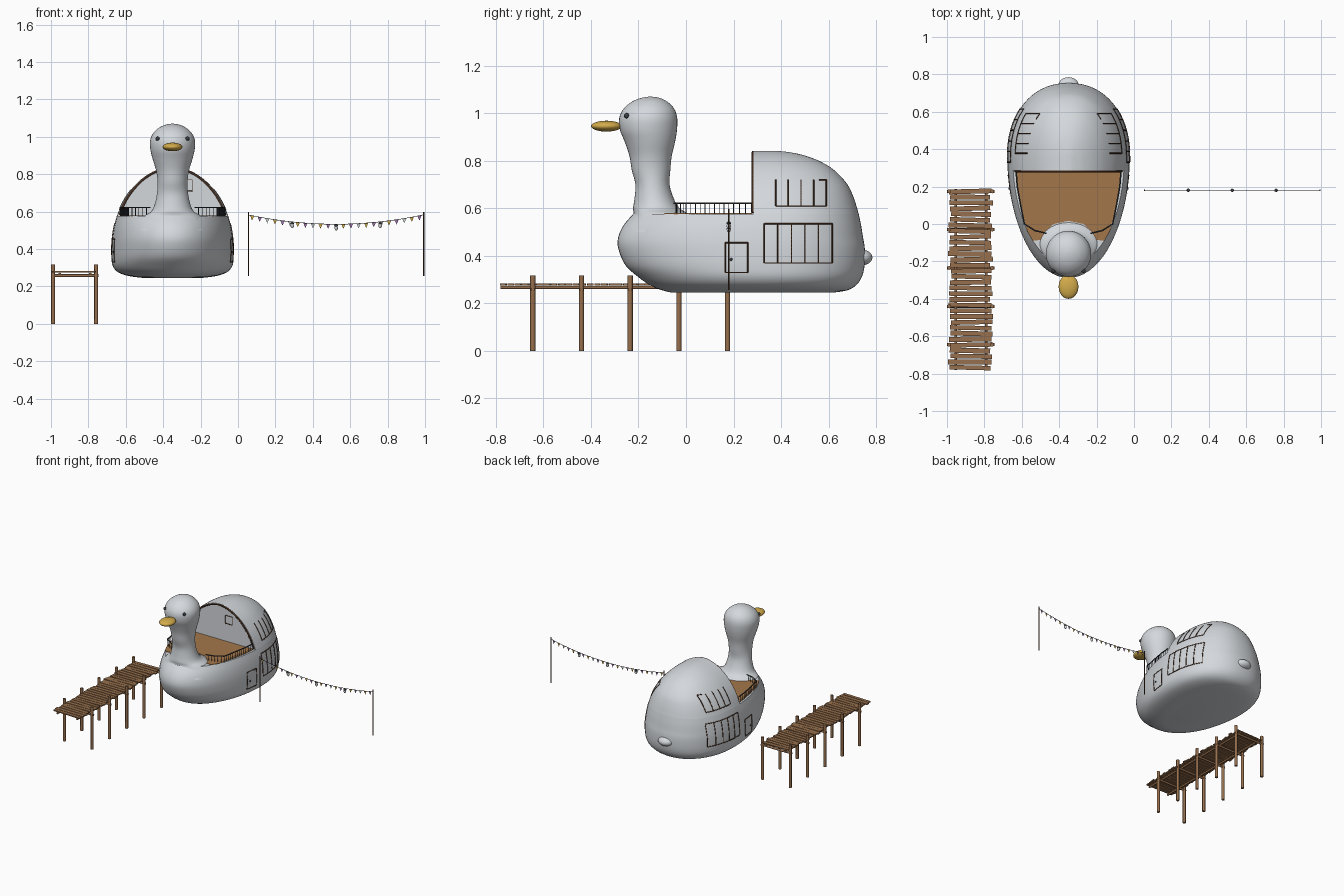
import bpy, bmesh, math, random
from mathutils import Matrix, Vector

random.seed(4)
old = bpy.data.objects.get("Cube")
if old:
    bpy.data.objects.remove(old)

CX = -0.35      # boat centreline
MID = 0.35      # widest station of the boat
WALL = 0.285    # front wall of the cabin
DECK = 0.577


def material(name, r, g, b):
    m = bpy.data.materials.new(name)
    m.use_nodes = True
    m.diffuse_color = (r, g, b, 1)
    bsdf = next(n for n in m.node_tree.nodes if n.type == "BSDF_PRINCIPLED")
    bsdf.inputs["Base Color"].default_value = (r, g, b, 1)
    return m


white = material("soft_white", 0.66, 0.69, 0.72)
yellow = material("beak_yellow", 0.65, 0.41, 0.07)
decking = material("deck_brown", 0.37, 0.18, 0.07)
timber = material("dock_brown", 0.31, 0.16, 0.075)
trim = material("dark_brown", 0.07, 0.03, 0.014)
iron = material("dark_grey", 0.045, 0.05, 0.055)
purple = material("flag_purple", 0.33, 0.17, 0.4)


def finish(name, bm, *mats, smooth=False):
    bmesh.ops.recalc_face_normals(bm, faces=bm.faces)
    me = bpy.data.meshes.new(name)
    bm.to_mesh(me)
    bm.free()
    ob = bpy.data.objects.new(name, me)
    bpy.context.collection.objects.link(ob)
    for m in mats:
        me.materials.append(m)
    if smooth:
        bpy.ops.object.select_all(action="DESELECT")
        ob.select_set(True)
        bpy.context.view_layer.objects.active = ob
        bpy.ops.object.shade_smooth_by_angle(angle=math.radians(40))
    return ob


def loft(rings):
    bm = bmesh.new()
    loops = [[bm.verts.new(p) for p in r] for r in rings]
    n = len(loops[0])
    for a, b in zip(loops, loops[1:]):
        for i in range(n):
            j = (i + 1) % n
            bm.faces.new((a[i], a[j], b[j], b[i]))
    bm.faces.new(loops[0])
    bm.faces.new(loops[-1])
    return bm


def smooth_rows(rows, steps=4):
    out = []
    for i in range(len(rows) - 1):
        quad = [Vector(rows[min(max(i + k, 0), len(rows) - 1)]) for k in (-1, 0, 1, 2)]
        a, b, c, d = quad
        for s in range(steps):
            t = s / steps
            out.append(0.5 * (2 * b + (c - a) * t + (2 * a - 5 * b + 4 * c - d) * t ** 2
                              + (3 * b - a - 3 * c + d) * t ** 3))
    return out + [Vector(rows[-1])]


def tubes(name, paths, radius, mat, sides=1):
    cu = bpy.data.curves.new(name, "CURVE")
    cu.dimensions = "3D"
    cu.bevel_depth = radius
    cu.bevel_resolution = sides
    cu.use_fill_caps = True
    for path in paths:
        sp = cu.splines.new("POLY")
        sp.points.add(len(path) - 1)
        for p, co in zip(sp.points, path):
            p.co = (*co, 1)
    cu.materials.append(mat)
    ob = bpy.data.objects.new(name, cu)
    bpy.context.collection.objects.link(ob)
    bpy.ops.object.select_all(action="DESELECT")
    ob.select_set(True)
    bpy.context.view_layer.objects.active = ob
    bpy.ops.object.convert(target="MESH")


def ball(name, loc, size, mat):
    bm = bmesh.new()
    bmesh.ops.create_uvsphere(bm, u_segments=24, v_segments=14, radius=1)
    bmesh.ops.transform(bm, verts=bm.verts, matrix=Matrix.LocRotScale(Vector(loc), None, Vector(size)))
    finish(name, bm, mat, smooth=True)


# Boat levels: height, half width, front end, rear end
low = smooth_rows([(0.245, 0.15, -0.06, 0.62), (0.255, 0.23, -0.10, 0.68), (0.275, 0.29, -0.15, 0.715),
                   (0.31, 0.32, -0.20, 0.74), (0.36, 0.327, -0.255, 0.752), (0.43, 0.325, -0.285, 0.753),
                   (0.48, 0.32, -0.285, 0.745), (0.53, 0.311, -0.262, 0.737), (DECK, 0.298, -0.222, 0.727)])
high = smooth_rows([(DECK, 0.298, -0.22, 0.727), (0.64, 0.272, -0.22, 0.708), (0.70, 0.236, -0.22, 0.68),
                    (0.76, 0.183, -0.22, 0.625), (0.80, 0.13, -0.2, 0.56), (0.825, 0.08, -0.1, 0.49),
                    (0.837, 0.04, 0.0, 0.43), (0.842, 0.015, 0.1, 0.38)])


def outline(row, n=72):
    z, w, front, rear = row
    pts = []
    for i in range(n):
        a = math.tau * i / n
        c, s = math.cos(a), math.sin(a)
        e = 2 / 2.2 if s > 0 else 1
        reach = rear - MID if s > 0 else MID - front
        pts.append((CX + w * math.copysign(abs(c) ** e, c),
                    MID + reach * math.copysign(abs(s) ** e, s), z))
    return pts


def side_point(sign, y, z):
    rows = low + high
    k = next(i for i in range(1, len(rows)) if rows[i][0] >= z and rows[i][0] > rows[i - 1][0])
    a, b = rows[k - 1], rows[k]
    _, w, front, rear = a.lerp(b, (z - a[0]) / (b[0] - a[0]))
    n, reach = (2.2, rear - MID) if y > MID else (2, MID - front)
    return (CX + sign * w * (1 - abs((y - MID) / reach) ** n) ** (1 / n), y, z)


finish("hull", loft([outline(r) for r in low]), white, smooth=True)

# Cabin dome sliced flat at its front wall
bm = loft([outline(r) for r in high])
cut = bmesh.ops.bisect_plane(bm, geom=bm.verts[:] + bm.edges[:] + bm.faces[:], dist=1e-5,
                             plane_co=(0, WALL, 0), plane_no=(0, 1, 0), clear_inner=True)
bmesh.ops.edgeloop_fill(bm, edges=[g for g in cut["geom_cut"] if isinstance(g, bmesh.types.BMEdge)])
finish("cabin", bm, white, smooth=True)

# Neck and head: height, centre y, half width, half depth
neck = smooth_rows([(0.50, -0.12, 0.19, 0.14), (0.57, -0.105, 0.16, 0.118), (0.60, -0.125, 0.115, 0.098),
                    (0.64, -0.134, 0.095, 0.083), (0.70, -0.141, 0.083, 0.072), (0.76, -0.147, 0.08, 0.081),
                    (0.82, -0.149, 0.088, 0.089), (0.88, -0.152, 0.106, 0.106), (0.93, -0.158, 0.118, 0.12),
                    (0.98, -0.159, 0.12, 0.122), (1.02, -0.156, 0.103, 0.106), (1.05, -0.153, 0.07, 0.073),
                    (1.065, -0.15, 0.036, 0.038), (1.07, -0.15, 0.008, 0.008)])
finish("neck_and_head", loft([[(CX + rx * math.cos(math.tau * i / 40), y + ry * math.sin(math.tau * i / 40), z)
                               for i in range(40)] for z, y, rx, ry in neck]), white, smooth=True)
ball("beak", (CX, -0.335, 0.946), (0.053, 0.065, 0.023), yellow)
ball("tail", (CX, 0.738, 0.393), (0.056, 0.047, 0.033), white)
for s, side in ((1, "left"), (-1, "right")):
    ball(side + "_eye", (CX + s * 0.08, -0.25, 0.99), (0.011, 0.011, 0.011), iron)

# Deck plate wrapping round the neck
half = [(0.281, 0.279), (0.275, 0.2), (0.256, 0.1), (0.236, 0.02), (0.22, -0.04), (0.19, -0.09),
        (0.15, -0.085), (0.125, -0.04), (0.08, 0.0), (0.0, 0.017)]
bm = bmesh.new()
plan = half + [(-x, y) for x, y in half[-2::-1]]
face = bm.faces.new([bm.verts.new((CX + x, y, DECK - 0.002)) for x, y in plan])
top = bmesh.ops.extrude_face_region(bm, geom=[face])["geom"]
bmesh.ops.translate(bm, verts=[v for v in top if isinstance(v, bmesh.types.BMVert)], vec=(0, 0, 0.005))
finish("deck", bm, decking)

# Railings
rails, posts = [], []
for s in (1, -1):
    run = [Vector((CX + s * x, y, 0.622)) for x, y in
           ((0.28, 0.275), (0.274, 0.2), (0.256, 0.1), (0.236, 0.0), (0.18, -0.035), (0.118, -0.05))]
    rails.append(run)
    for a, b in zip(run, run[1:]):
        count = max(2, round((b - a).length / 0.022))
        for i in range(count):
            p = a.lerp(b, i / count)
            posts.append([p, (p.x, p.y, DECK)])
tubes("railing_top", rails, 0.004, iron)
tubes("railing_bars", posts, 0.002, iron)

# Cabin arch trim and wall window
arch = [(CX + s * r[1] * 0.965, WALL - 0.003, r[0] - 0.006)
        for s, rows in ((1, high[1:]), (-1, high[:0:-1])) for r in rows]
tubes("arch_trim", [arch], 0.006, trim)
x0, x1, z0, z1 = CX + 0.045, CX + 0.105, 0.71, 0.77
tubes("wall_window", [[(x, WALL - 0.001, z) for x, z in
                       ((x0, z0), (x1, z0), (x1, z1), (x0, z1), (x0, z0))]], 0.003, trim)

# Side windows and doors follow the curved sides
frames = []
for s in (1, -1):
    def line(ya, za, yb, zb):
        frames.append([side_point(s, ya + (yb - ya) * i / 10, za + (zb - za) * i / 10) for i in range(11)])
    for i in range(6):
        line(0.33 + 0.057 * i, 0.37, 0.33 + 0.057 * i, 0.535)
    for i in range(5):
        line(0.378 + 0.053 * i, 0.61, 0.378 + 0.053 * i, 0.72)
    for z in (0.37, 0.535):
        line(0.33, z, 0.615, z)
    line(0.378, 0.61, 0.59, 0.61)
    line(0.56, 0.72, 0.59, 0.72)
    for y in (0.165, 0.26):
        line(y, 0.33, y, 0.455)
    for z in (0.33, 0.455):
        line(0.165, z, 0.26, z)
    ball("door_knob", side_point(s, 0.19, 0.385), (0.006, 0.006, 0.006), iron)
tubes("window_and_door_frames", frames, 0.003, trim)

# Dock
stations = [-0.645 + 0.205 * i for i in range(5)]
tubes("dock_posts", [[(x, y, 0), (x, y, 0.317)] for y in stations for x in (-0.988, -0.758)], 0.0108, timber, 2)
tubes("dock_cross_beams", [[(-1.0, y, z), (-0.746, y, z)] for y in stations for z in (0.258,)], 0.008, timber, 2)
tubes("dock_stringers", [[(x, -0.78, 0.267), (x, 0.188, 0.267)] for x in (-0.953, -0.79)], 0.007, timber, 2)
bm = bmesh.new()
for i in range(32):
    place = Matrix.LocRotScale(
        Vector((-0.873 + random.uniform(-0.006, 0.006), -0.768 + 0.0304 * i, 0.279)),
        Matrix.Rotation(random.uniform(-0.035, 0.035), 3, "Z"),
        Vector((random.uniform(0.212, 0.232), random.uniform(0.023, 0.028), 0.008)))
    bmesh.ops.create_cube(bm, size=1, matrix=place)
finish("dock_planks", bm, timber)

# Bunting line with flags and lanterns
Y = 0.18


def sag(x):
    return 0.583 - 0.05 * (1 - ((x - 0.5225) / 0.4675) ** 2)


tubes("bunting_poles", [[(x, Y, 0.257), (x, Y, 0.597)] for x in (0.056, 0.994)], 0.0038, trim)
tubes("bunting_rope", [[(0.056 + 0.938 * i / 30, Y, sag(0.056 + 0.938 * i / 30)) for i in range(31)]], 0.0016, iron)
bm = bmesh.new()
for i in range(23):
    x = 0.075 + 0.0407 * i
    f = bm.faces.new([bm.verts.new(p) for p in
                      ((x - 0.011, Y, sag(x - 0.011)), (x, Y, sag(x) - 0.026), (x + 0.011, Y, sag(x + 0.011)))])
    f.material_index = i % 3
finish("bunting_flags", bm, yellow, purple, white)
for x in (0.29, 0.525, 0.76):
    ball("lantern", (x, Y, sag(x) - 0.02), (0.009, 0.009, 0.014), white)
    ball("lantern_cap", (x, Y, sag(x) - 0.008), (0.009, 0.009, 0.007), iron)
